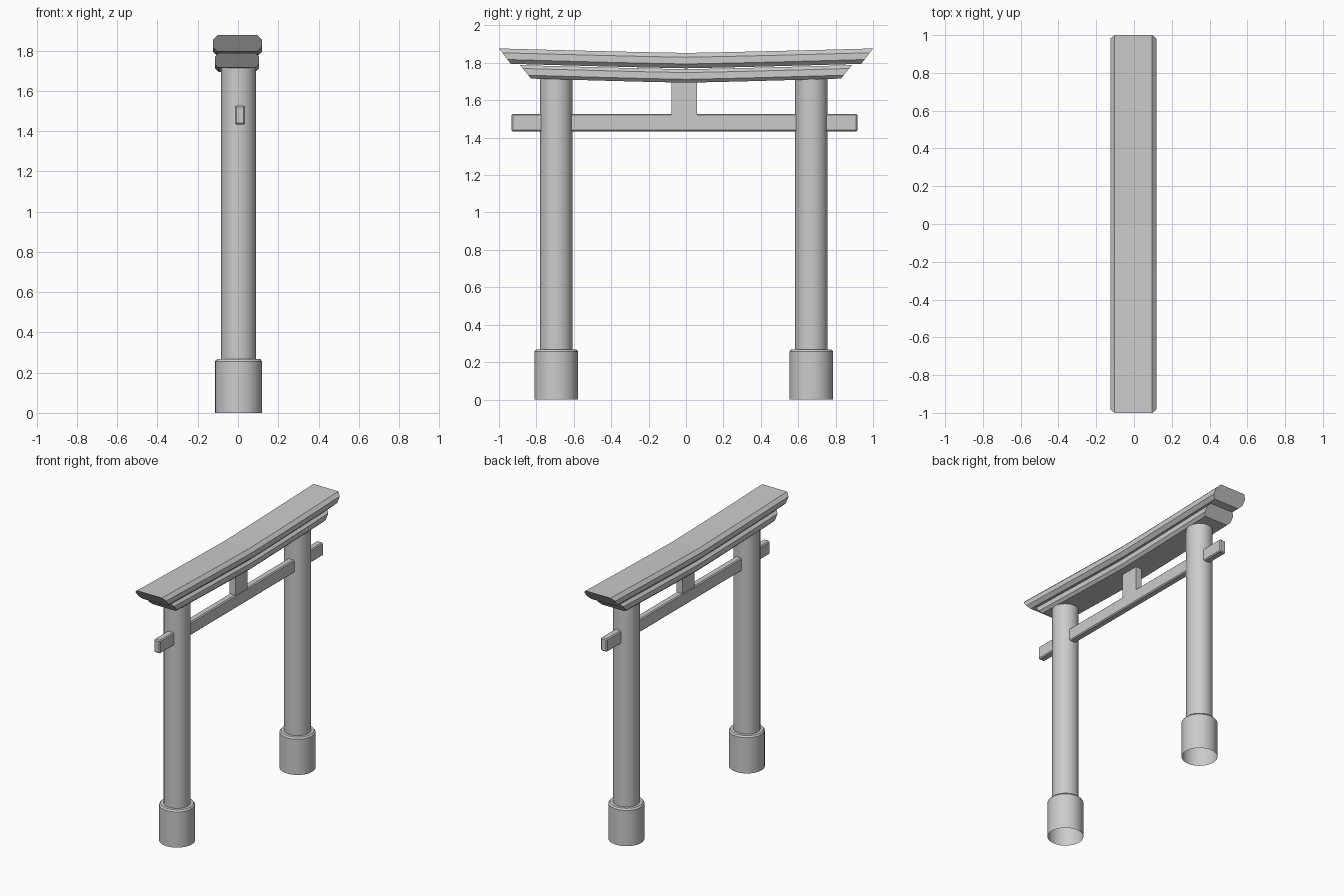
import bpy, bmesh, math

if "Cube" in bpy.data.objects:
    bpy.data.objects.remove(bpy.data.objects["Cube"])

def finish(name, bm, smooth=False):
    bmesh.ops.recalc_face_normals(bm, faces=bm.faces)
    me = bpy.data.meshes.new(name)
    bm.to_mesh(me)
    bm.free()
    ob = bpy.data.objects.new(name, me)
    bpy.context.collection.objects.link(ob)
    if smooth:
        bpy.ops.object.select_all(action='DESELECT')
        ob.select_set(True)
        bpy.context.view_layer.objects.active = ob
        bpy.ops.object.shade_smooth_by_angle(angle=math.radians(30))
    return ob

def skin(bm, rings, close_rings=True):
    """Bridge successive vertex rings with quads."""
    for a, b in zip(rings, rings[1:]):
        n = len(a)
        for i in range(n):
            j = (i + 1) % n
            bm.faces.new((a[i], a[j], b[j], b[i]))

def lathe(name, profile, x, y, sides=32):
    bm = bmesh.new()
    rings = []
    for r, z in profile:
        rings.append([bm.verts.new((x + r * math.cos(2 * math.pi * i / sides),
                                    y + r * math.sin(2 * math.pi * i / sides), z))
                      for i in range(sides)])
    skin(bm, rings)
    return finish(name, bm, True)

def box(name, lo, hi, bevel=0):
    bm = bmesh.new()
    bmesh.ops.create_cube(bm, size=1)
    for v in bm.verts:
        v.co = [(a + b) / 2 + c * (b - a) for a, b, c in zip(lo, hi, v.co)]
    if bevel:
        bmesh.ops.bevel(bm, geom=bm.edges[:], offset=bevel, segments=1,
                        affect='EDGES')
    return finish(name, bm)

def lintel(name, x, half_w, z_bot, height, rise, y_bot, y_top, chamfer):
    """Octagonal beam that dips in the middle, with raked ends."""
    c, h, w = chamfer, height, half_w
    section = [(-w, c), (-w + c, 0), (w - c, 0), (w, c),
               (w, h - c), (w - c, h), (-w + c, h), (-w, h - c)]
    bm = bmesh.new()
    rings = []
    for k in range(-4, 5):
        t = k / 4
        lift = z_bot + rise * abs(t) ** 1.15
        rings.append([bm.verts.new((x + px, t * (y_bot + (y_top - y_bot) * pz / h),
                                    lift + pz)) for px, pz in section])
    skin(bm, rings)
    bm.faces.new(rings[0])
    bm.faces.new(rings[-1])
    return finish(name, bm)

# Pillars with open-bottomed footings
for side, y in (("left", -0.694), ("right", 0.67)):
    lathe(side + "_footing", [(0.117, 0), (0.117, 0.256), (0.108, 0.267), (0.086, 0.267)],
          0.003, y)
    lathe(side + "_pillar", [(0.087, 0.26), (0.087, 1.73)], 0.003, y)

# Tie beam and short central strut
box("tie_beam", (-0.015, -0.933, 1.433), (0.035, 0.917, 1.527), 0.007)
box("centre_strut", (-0.013, -0.078, 1.52), (0.033, 0.06, 1.72))

# Double curved lintel
lintel("lower_lintel", -0.005, 0.11, 1.694, 0.072, 0.022, 0.829, 0.887, 0.018)
lintel("upper_lintel", -0.003, 0.122, 1.771, 0.082, 0.024, 0.937, 1.0, 0.023)
